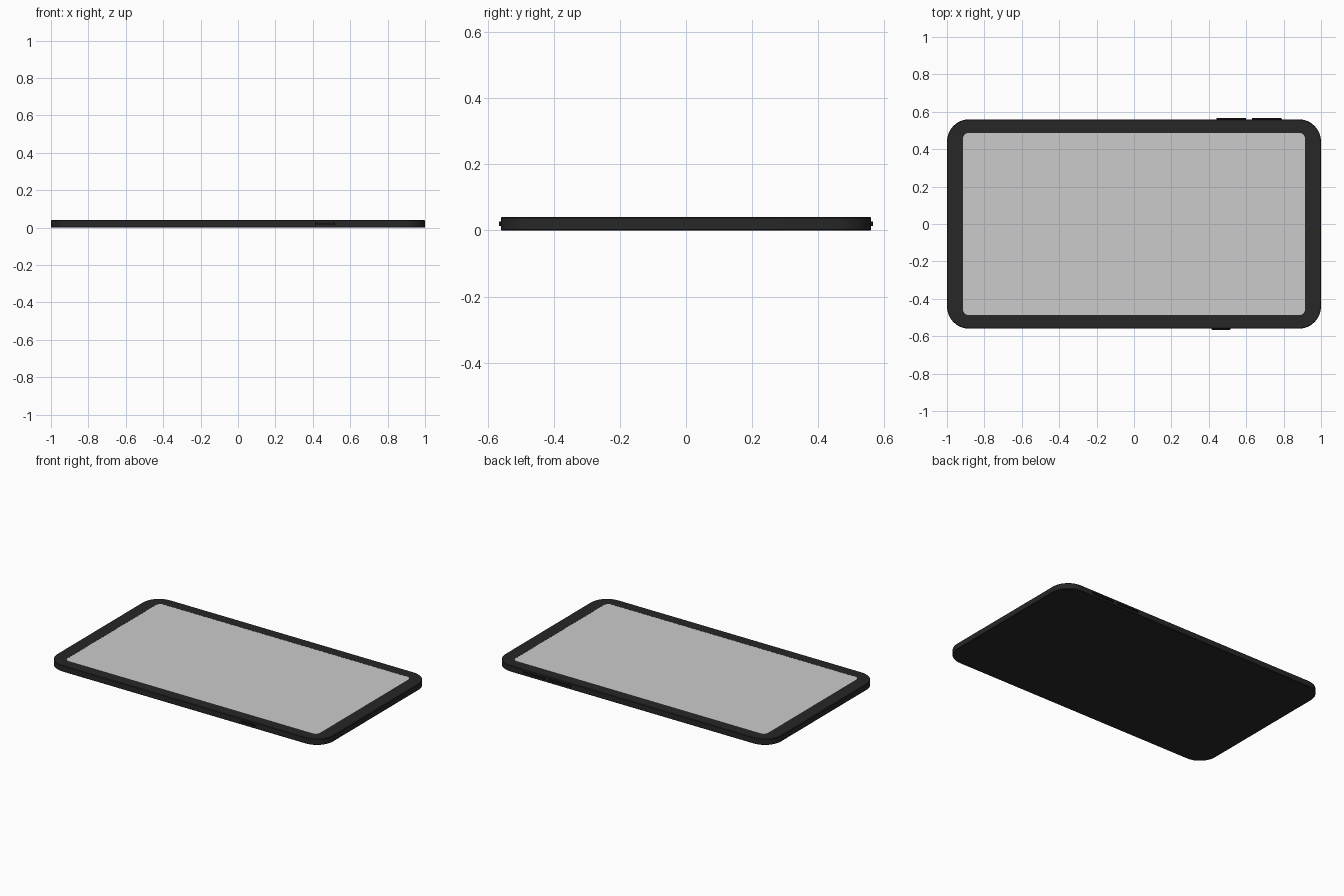
import bpy, bmesh, math

if "Cube" in bpy.data.objects:
    bpy.data.objects.remove(bpy.data.objects["Cube"])

def material(name, v):
    m = bpy.data.materials.new(name)
    m.diffuse_color = (v, v, v, 1)
    m.use_nodes = True
    m.node_tree.nodes["Principled BSDF"].inputs["Base Color"].default_value = m.diffuse_color
    return m

black = material("black_plastic", 0.02)
dark = material("button_black", 0.008)

def rounded_rect(hx, hy, r, n=12):
    pts = []
    for k, (sx, sy) in enumerate([(1, 1), (-1, 1), (-1, -1), (1, -1)]):
        for i in range(n + 1):
            a = math.pi / 2 * (k + i / n)
            pts.append((sx * (hx - r) + r * math.cos(a), sy * (hy - r) + r * math.sin(a)))
    return pts

def loft(name, sections, mat=None, cap_top=True, center=(0, 0)):
    """Skin rounded rectangles (half x, half y, radius, z) from bottom to top."""
    bm = bmesh.new()
    rings = [[bm.verts.new((x + center[0], y + center[1], z)) for x, y in rounded_rect(hx, hy, r)]
             for hx, hy, r, z in sections]
    n = len(rings[0])
    for a, b in zip(rings, rings[1:]):
        for i in range(n):
            j = (i + 1) % n
            bm.faces.new((a[i], a[j], b[j], b[i]))
    bm.faces.new(rings[0][::-1])
    if cap_top:
        bm.faces.new(rings[-1])
    me = bpy.data.meshes.new(name)
    bm.to_mesh(me)
    bm.free()
    ob = bpy.data.objects.new(name, me)
    bpy.context.collection.objects.link(ob)
    if mat:
        me.materials.append(mat)
    bpy.context.view_layer.objects.active = ob
    ob.select_set(True)
    bpy.ops.object.shade_smooth_by_angle(angle=math.radians(30))
    ob.select_set(False)
    return ob

# Body shell with bezel and a shallow screen recess
loft("tablet_body", [
    (0.997, 0.557, 0.117, 0.0),
    (1.0, 0.56, 0.12, 0.003),
    (1.0, 0.56, 0.12, 0.037),
    (0.997, 0.557, 0.117, 0.04),
    (0.914, 0.487, 0.03, 0.04),
    (0.914, 0.487, 0.03, 0.036)], black)

# Screen panel
loft("screen", [(0.914, 0.487, 0.03, 0.037), (0.914, 0.487, 0.03, 0.0395)])

# Edge buttons: x start, x end, side
for name, x0, x1, side in [("volume_down_button", 0.44, 0.60, 1),
                           ("volume_up_button", 0.63, 0.79, 1),
                           ("power_button", 0.415, 0.515, -1)]:
    loft(name, [((x1 - x0) / 2, 0.008, 0.004, 0.014),
                ((x1 - x0) / 2, 0.008, 0.004, 0.027)],
         dark, center=((x0 + x1) / 2, side * 0.558))
